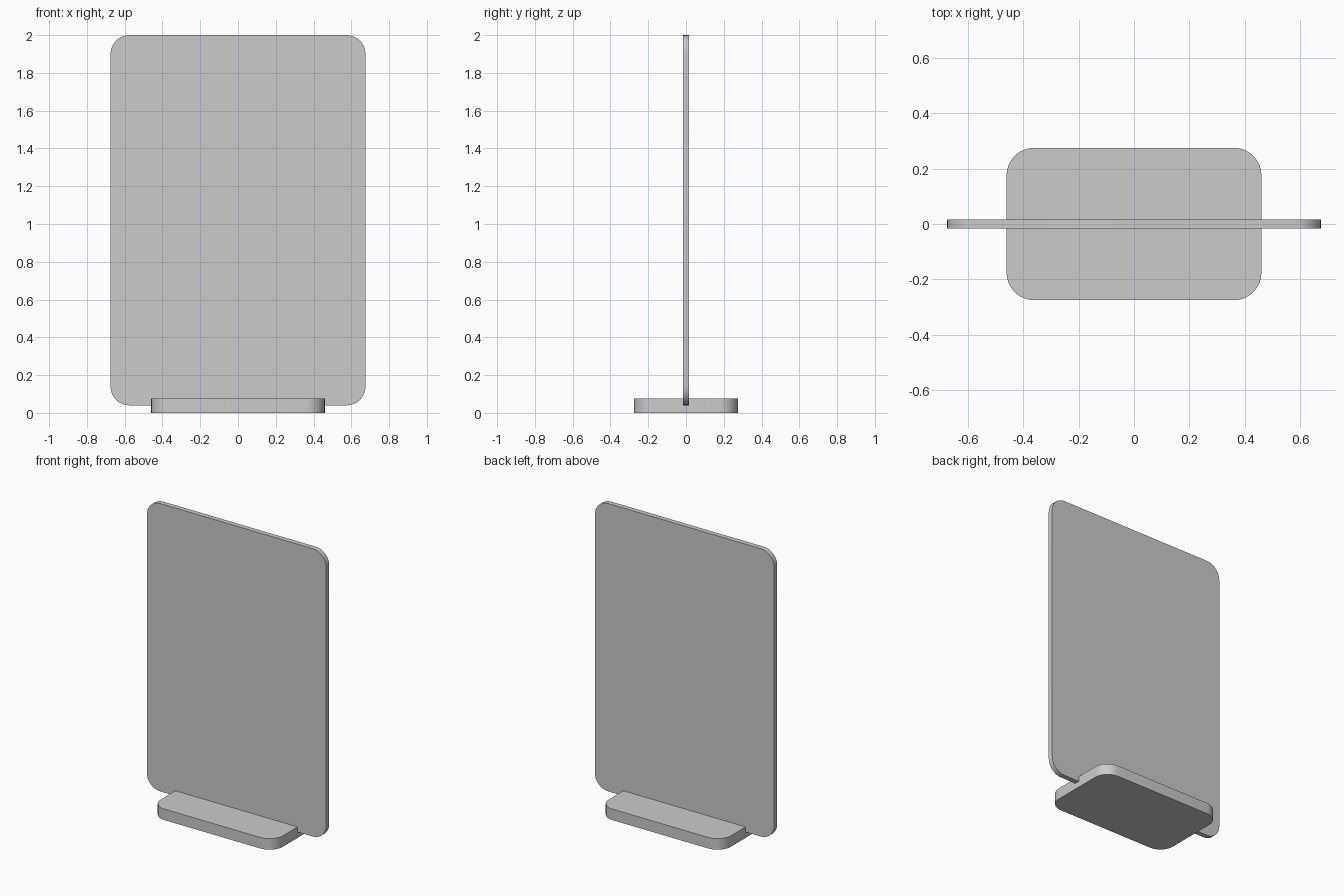
import bpy, bmesh, math
from mathutils import Matrix

if "Cube" in bpy.data.objects:
    bpy.data.objects.remove(bpy.data.objects["Cube"])

grey = bpy.data.materials.new("light_grey")
grey.diffuse_color = (0.6, 0.6, 0.6, 1)
grey.use_nodes = True
grey.node_tree.nodes["Principled BSDF"].inputs["Base Color"].default_value = grey.diffuse_color


def rounded_slab(name, width, depth, thickness, radius, matrix, segments=8):
    """Rounded rectangle in XY, extruded along Z and centred on the origin."""
    bm = bmesh.new()
    verts = []
    for corner, (sx, sy) in enumerate([(1, 1), (-1, 1), (-1, -1), (1, -1)]):
        cx, cy = sx * (width / 2 - radius), sy * (depth / 2 - radius)
        for i in range(segments + 1):
            a = math.pi / 2 * (corner + i / segments)
            verts.append(bm.verts.new((cx + radius * math.cos(a),
                                       cy + radius * math.sin(a),
                                       -thickness / 2)))
    face = bm.faces.new(verts)
    top = bmesh.ops.extrude_face_region(bm, geom=[face])["geom"]
    bmesh.ops.translate(bm, vec=(0, 0, thickness),
                        verts=[g for g in top if isinstance(g, bmesh.types.BMVert)])
    bmesh.ops.transform(bm, matrix=matrix, verts=bm.verts)
    bmesh.ops.recalc_face_normals(bm, faces=bm.faces)
    mesh = bpy.data.meshes.new(name)
    bm.to_mesh(mesh)
    bm.free()
    mesh.materials.append(grey)
    obj = bpy.data.objects.new(name, mesh)
    bpy.context.collection.objects.link(obj)
    bpy.ops.object.select_all(action='DESELECT')
    obj.select_set(True)
    bpy.context.view_layer.objects.active = obj
    bpy.ops.object.shade_smooth_by_angle(angle=math.radians(30))
    return obj


# Flat foot lying on the floor
rounded_slab("base", 0.92, 0.55, 0.075, 0.1, Matrix.Translation((0, 0, 0.0375)))

# Upright panel sunk halfway into the foot
rounded_slab("panel", 1.35, 1.96, 0.034, 0.1,
             Matrix.Translation((0, 0, 1.02)) @ Matrix.Rotation(math.pi / 2, 4, 'X'))
